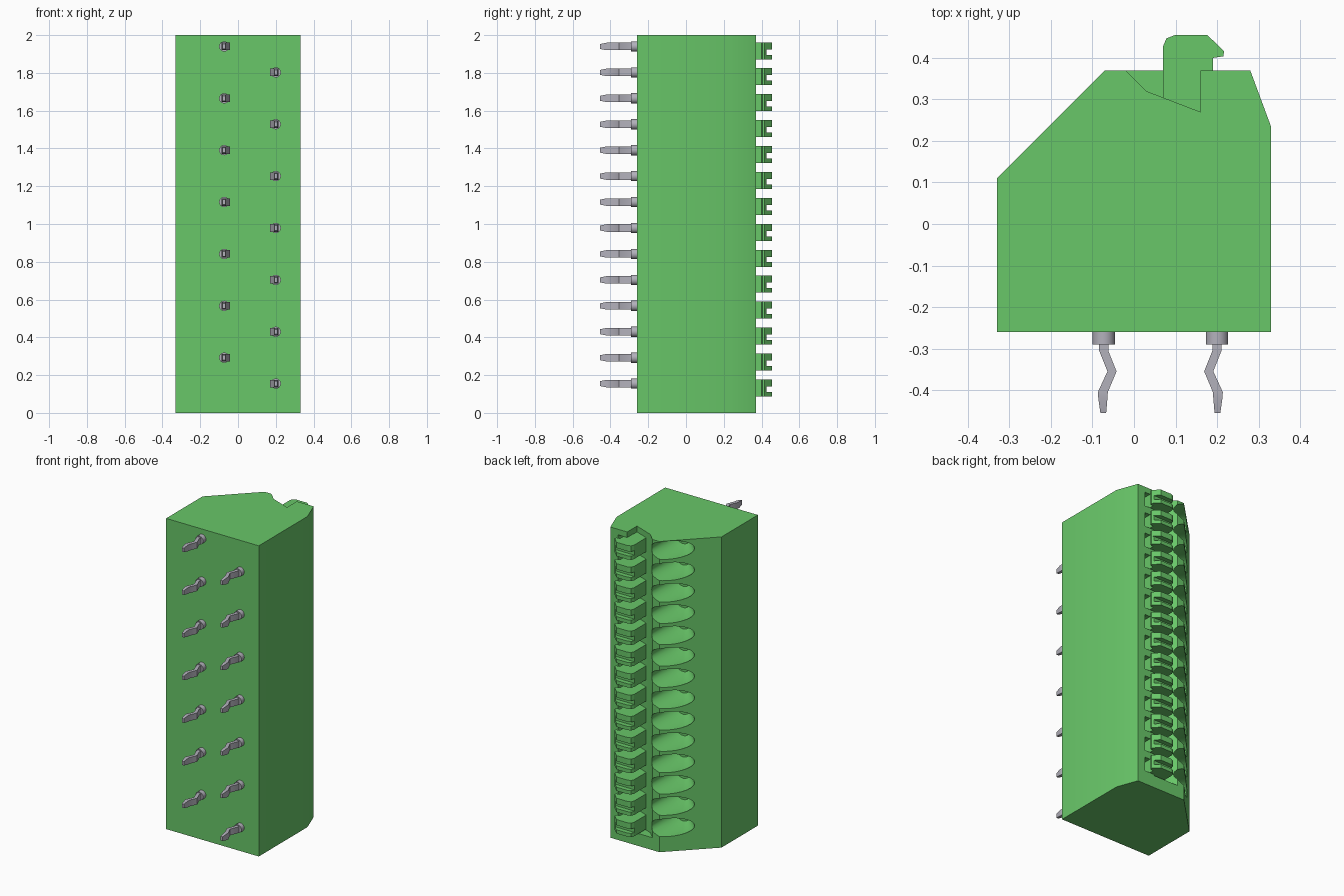
import bpy, bmesh, math

if "Cube" in bpy.data.objects:
    bpy.data.objects.remove(bpy.data.objects["Cube"], do_unlink=True)

COUNT, PITCH, FIRST = 14, 0.1373, 0.155
LEVER_MID, LEVER_H = 0.132, 0.09


def material(name, rgb, metallic=0.0):
    m = bpy.data.materials.new(name)
    m.use_nodes = True
    m.diffuse_color = (*rgb, 1)
    m.node_tree.nodes["Principled BSDF"].inputs["Base Color"].default_value = (*rgb, 1)
    return m


green = material("green plastic", (0.14, 0.57, 0.14))
grey = material("grey metal", (0.45, 0.44, 0.50))


def loft(bm, rings):
    """Skin a closed solid through rings of equal length."""
    loops = [[bm.verts.new(p) for p in r] for r in rings]
    n = len(loops[0])
    for a, b in zip(loops, loops[1:]):
        for i in range(n):
            bm.faces.new((a[i], a[(i + 1) % n], b[(i + 1) % n], b[i]))
    bm.faces.new(loops[0][::-1])
    bm.faces.new(loops[-1])


def prism(bm, outline, z0, z1):
    """Extrude a plan outline (x, y) from z0 to z1."""
    loft(bm, [[(x, y, z) for x, y in outline] for z in (z0, z1)])


def finish(bm, name, mat, smooth=False):
    bmesh.ops.recalc_face_normals(bm, faces=bm.faces)
    me = bpy.data.meshes.new(name)
    bm.to_mesh(me)
    bm.free()
    ob = bpy.data.objects.new(name, me)
    bpy.context.collection.objects.link(ob)
    me.materials.append(mat)
    if smooth:
        activate(ob)
        bpy.ops.object.shade_smooth_by_angle(angle=math.radians(30))
    return ob


def activate(ob):
    bpy.ops.object.select_all(action="DESELECT")
    ob.select_set(True)
    bpy.context.view_layer.objects.active = ob


def cut(target, bm, name):
    """Subtract a bmesh from the target, then discard the cutter."""
    cutter = finish(bm, name, green)
    cutter.hide_render = True
    mod = target.modifiers.new(name, "BOOLEAN")
    mod.operation, mod.solver, mod.object = "DIFFERENCE", "EXACT", cutter
    activate(target)
    bpy.ops.object.modifier_apply(modifier=mod.name)
    bpy.data.objects.remove(cutter, do_unlink=True)


# Housing
bm = bmesh.new()
prism(bm, [(-0.33, -0.26), (0.33, -0.26), (0.33, 0.235), (0.28, 0.37),
           (-0.07, 0.37), (-0.33, 0.11)], 0, 2)
housing = finish(bm, "housing", green)

# Long channel holding the levers, open at the upper end
bm = bmesh.new()
prism(bm, [(-0.05, 0.40), (-0.02, 0.37), (0.03, 0.32), (0.16, 0.27), (0.16, 0.40)], 0.08, 2.1)
cut(housing, bm, "channel_cutter")

# Wire entry funnels: (y, centre x, half width, half height)
SECTIONS = [(0.42, -0.11, 0.108, 0.059), (0.22, -0.112, 0.105, 0.058),
            (0.13, -0.07, 0.05, 0.045)]
bm = bmesh.new()
for i in range(COUNT):
    z = FIRST + i * PITCH
    loft(bm, [[(cx + rx * math.cos(t * math.pi / 12), y, z + rz * math.sin(t * math.pi / 12))
               for t in range(24)] for y, cx, rx, rz in SECTIONS])
cut(housing, bm, "funnel_cutter")

# Relief pockets beneath the lever hooks
bm = bmesh.new()
for i in range(COUNT):
    z = LEVER_MID + i * PITCH
    prism(bm, [(0.15, 0.31), (0.225, 0.31), (0.225, 0.40), (0.15, 0.40)],
          z - 0.044, z + 0.047)
cut(housing, bm, "pocket_cutter")
activate(housing)
bpy.ops.object.shade_smooth_by_angle(angle=math.radians(30))

# Hooked release levers: a core with an upper and lower prong leaving a slot
FULL = [(0.07, 0.28), (0.07, 0.428), (0.078, 0.447), (0.098, 0.455), (0.177, 0.455),
        (0.217, 0.416), (0.215, 0.404), (0.19, 0.40), (0.19, 0.26)]
CORE = [(0.07, 0.28), (0.07, 0.425), (0.205, 0.425), (0.217, 0.416),
        (0.215, 0.404), (0.19, 0.40), (0.19, 0.26)]
for i in range(COUNT):
    lo = LEVER_MID + i * PITCH - LEVER_H / 2
    bm = bmesh.new()
    prism(bm, FULL, lo, lo + 0.024)
    prism(bm, CORE, lo + 0.024, lo + 0.053)
    prism(bm, FULL, lo + 0.053, lo + LEVER_H)
    finish(bm, f"lever_{i + 1}", green)

# Solder pins: (y, x offset, half width, half thickness), bent toward the other row
PIN = [(-0.28, 0.0, 0.011, 0.02), (-0.305, 0.0, 0.011, 0.02), (-0.355, 0.02, 0.011, 0.02),
       (-0.405, -0.002, 0.012, 0.02), (-0.42, -0.002, 0.011, 0.02), (-0.455, -0.001, 0.007, 0.013)]
for i in range(COUNT):
    z = FIRST + i * PITCH
    x, side = (0.2, -1) if i % 2 == 0 else (-0.073, 1)
    bm = bmesh.new()
    loft(bm, [[(x + side * dx + sx * w, y, z + sz * h)
               for sx, sz in ((-1, -1), (1, -1), (1, 1), (-1, 1))] for y, dx, w, h in PIN])
    # Round collar
    loft(bm, [[(x + 0.027 * math.cos(t * math.pi / 12), y, z + 0.027 * math.sin(t * math.pi / 12))
               for t in range(24)] for y in (-0.25, -0.29)])
    finish(bm, f"pin_{i + 1}", grey, smooth=True)
